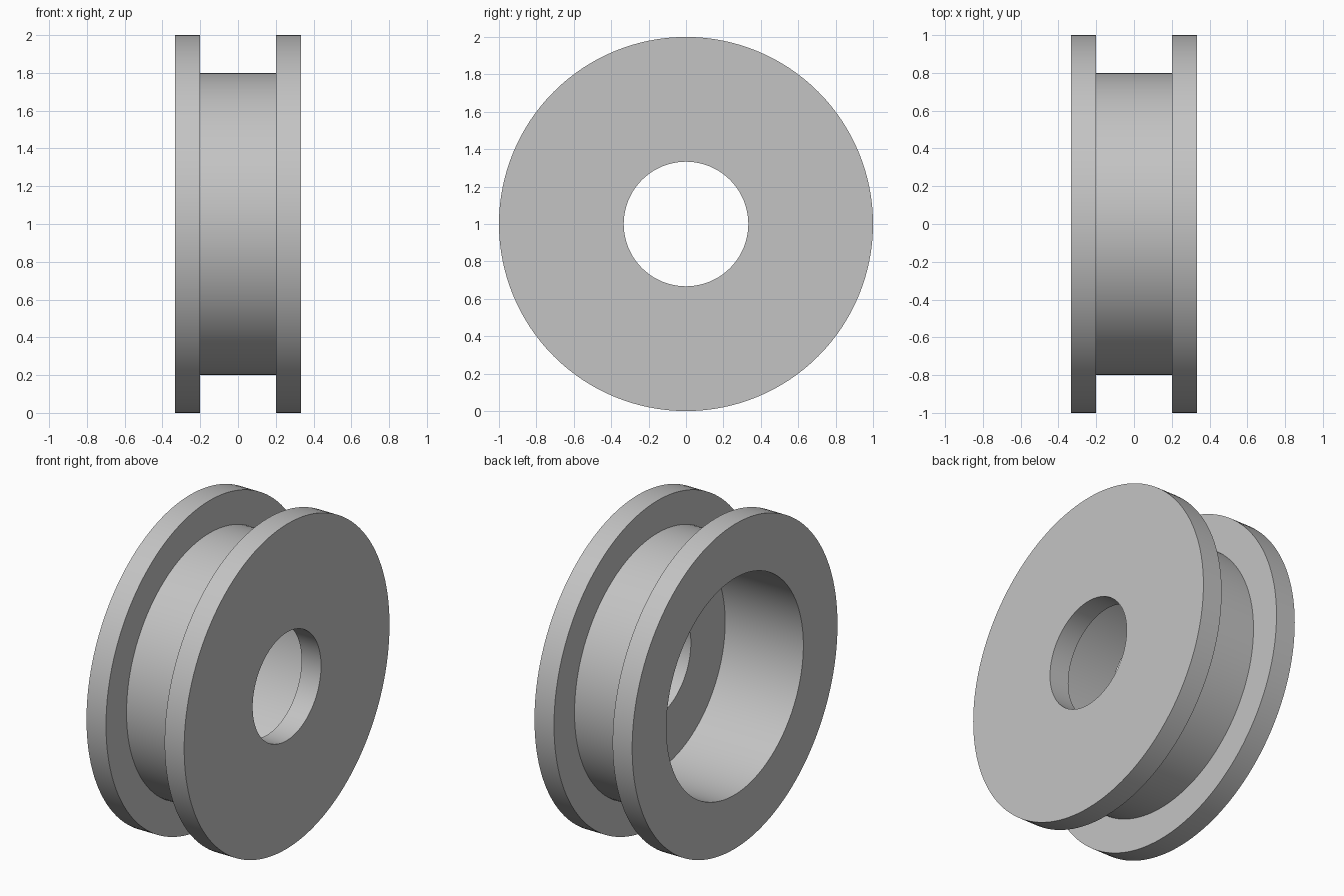
import bpy, bmesh, math
from mathutils import Matrix

cube = bpy.data.objects.get("Cube")
if cube:
    bpy.data.objects.remove(cube, do_unlink=True)

SEGMENTS = 128
RIM, GROOVE, BORE, HOLE = 1.0, 0.8, 0.667, 0.333
EDGE, INNER = 0.333, 0.2   # outer and inner faces of the flanges, along x

# Plain grey material
grey = bpy.data.materials.new("plain grey")
grey.use_nodes = True
color = (0.55, 0.55, 0.55, 1)
grey.diffuse_color = color
grey.node_tree.nodes["Principled BSDF"].inputs["Base Color"].default_value = color

# Closed cross-section (x, radius): two flanges, a groove, and a stepped bore
profile = [(-EDGE, BORE), (-EDGE, RIM), (-INNER, RIM), (-INNER, GROOVE),
           (INNER, GROOVE), (INNER, RIM), (EDGE, RIM), (EDGE, HOLE),
           (INNER, HOLE), (INNER, BORE)]

# Spin the section around the x axis
bm = bmesh.new()
verts = [bm.verts.new((x, 0, r)) for x, r in profile]
edges = [bm.edges.new((v, verts[(i + 1) % len(verts)])) for i, v in enumerate(verts)]
bmesh.ops.spin(bm, geom=verts + edges, cent=(0, 0, 0), axis=(1, 0, 0),
               angle=math.tau, steps=SEGMENTS, use_merge=True)
bmesh.ops.remove_doubles(bm, verts=bm.verts, dist=0.0001)
bmesh.ops.recalc_face_normals(bm, faces=bm.faces)
bmesh.ops.transform(bm, matrix=Matrix.Translation((0, 0, RIM)), verts=bm.verts)

mesh = bpy.data.meshes.new("flanged_spool")
bm.to_mesh(mesh)
bm.free()
mesh.materials.append(grey)
spool = bpy.data.objects.new("flanged_spool", mesh)
bpy.context.collection.objects.link(spool)

# Smooth the round walls, keep the corners sharp
bpy.ops.object.select_all(action='DESELECT')
spool.select_set(True)
bpy.context.view_layer.objects.active = spool
bpy.ops.object.shade_smooth_by_angle(angle=math.radians(30))
